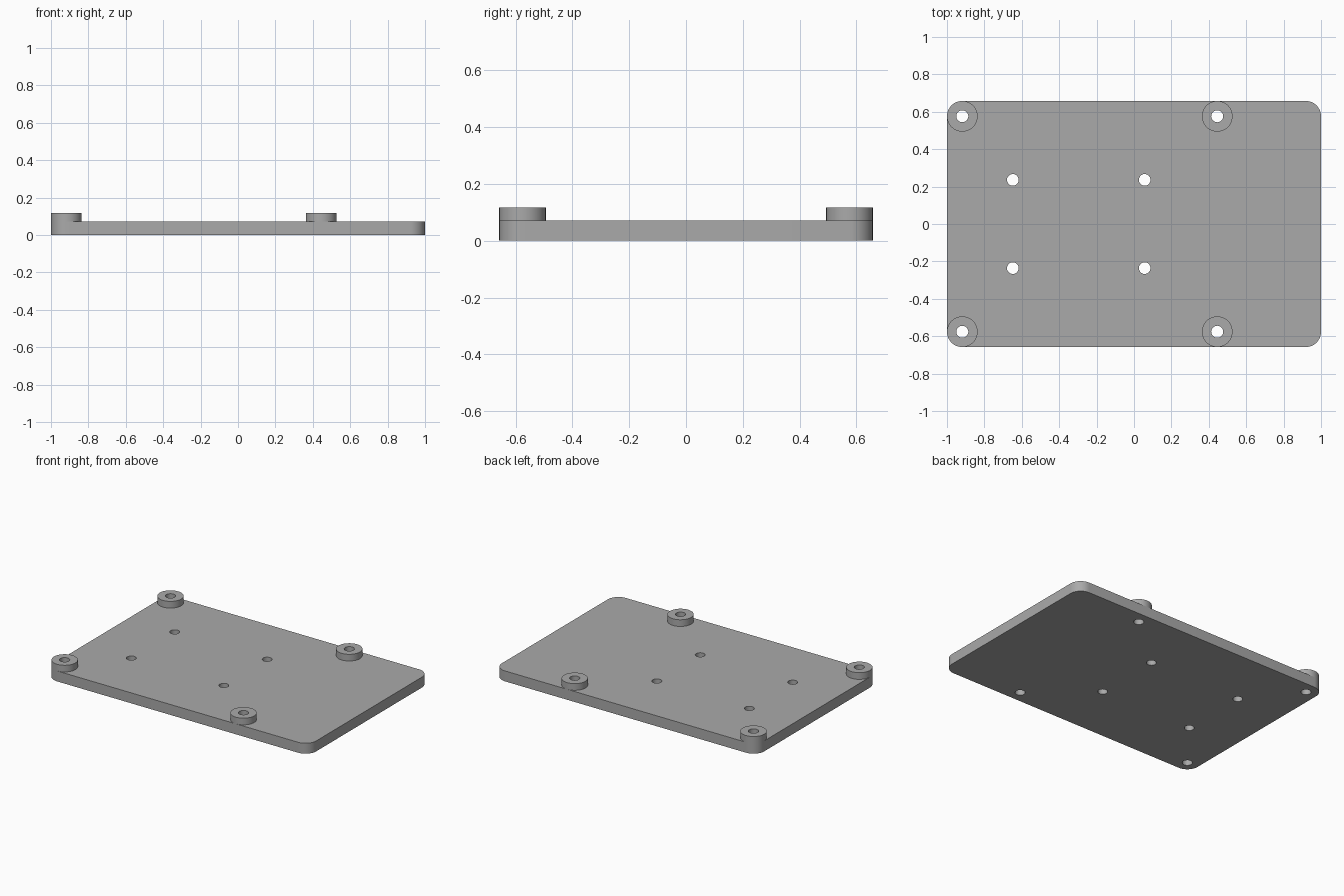
import bpy
import bmesh
from math import cos, sin, pi, radians

cube = bpy.data.objects.get("Cube")
if cube:
    bpy.data.objects.remove(cube, do_unlink=True)

HALF_X, HALF_Y = 1.0, 0.658
PLATE_TOP, BOSS_TOP = 0.072, 0.118
RADIUS = 0.082          # shared by the plate corners and the bosses
BOSS_HOLE, PLATE_HOLE = 0.032, 0.031

grey = bpy.data.materials.new("plain grey")
grey.use_nodes = True
colour = (0.4, 0.4, 0.4, 1)
grey.diffuse_color = colour
grey.node_tree.nodes["Principled BSDF"].inputs["Base Color"].default_value = colour


def circle(x, y, r, n=48):
    return [(x + r * cos(2 * pi * i / n), y + r * sin(2 * pi * i / n)) for i in range(n)]


def rounded_rectangle(hx, hy, r, steps=12):
    points = []
    corners = [(1, 1), (-1, 1), (-1, -1), (1, -1)]
    for quarter, (sx, sy) in enumerate(corners):
        for i in range(steps + 1):
            a = (quarter + i / steps) * pi / 2
            points.append((sx * (hx - r) + r * cos(a), sy * (hy - r) + r * sin(a)))
    return points


def extruded_part(name, loops, bottom, top):
    """Fill an outline, leaving the inner loops open, and extrude it."""
    curve = bpy.data.curves.new(name, "CURVE")
    curve.dimensions = "2D"
    curve.fill_mode = "BOTH"
    curve.extrude = (top - bottom) / 2
    for loop in loops:
        spline = curve.splines.new("POLY")
        spline.points.add(len(loop) - 1)
        for point, (x, y) in zip(spline.points, loop):
            point.co = (x, y, 0, 1)
        spline.use_cyclic_u = True
    part = bpy.data.objects.new(name, curve)
    bpy.context.collection.objects.link(part)
    bpy.ops.object.select_all(action="DESELECT")
    part.select_set(True)
    bpy.context.view_layer.objects.active = part
    bpy.ops.object.convert(target="MESH")
    part = bpy.context.object
    part.name = name

    # Weld the caps to the walls and set the part at its height
    bm = bmesh.new()
    bm.from_mesh(part.data)
    bmesh.ops.remove_doubles(bm, verts=bm.verts, dist=0.0001)
    bmesh.ops.recalc_face_normals(bm, faces=bm.faces)
    bmesh.ops.translate(bm, verts=bm.verts, vec=(0, 0, (bottom + top) / 2))
    bm.to_mesh(part.data)
    bm.free()
    part.data.materials.clear()
    part.data.materials.append(grey)
    bpy.ops.object.shade_smooth_by_angle(angle=radians(30))
    return part


boss_y = HALF_Y - RADIUS
boss_spots = [(x, s * boss_y) for x in (RADIUS - HALF_X, 0.445) for s in (-1, 1)]
hole_spots = [(x, s * 0.236) for x in (-0.648, 0.057) for s in (-1, 1)]

# Base plate with its through holes
outline = rounded_rectangle(HALF_X, HALF_Y, RADIUS)
holes = [circle(x, y, BOSS_HOLE) for x, y in boss_spots]
holes += [circle(x, y, PLATE_HOLE) for x, y in hole_spots]
extruded_part("base_plate", [outline] + holes, 0, PLATE_TOP)

# Raised mounting bosses
for x, y in boss_spots:
    side = "right" if x < 0 else "left"
    end = "front" if y < 0 else "back"
    rings = [circle(x, y, RADIUS), circle(x, y, BOSS_HOLE)]
    extruded_part(f"{end}_{side}_boss", rings, PLATE_TOP, BOSS_TOP)
